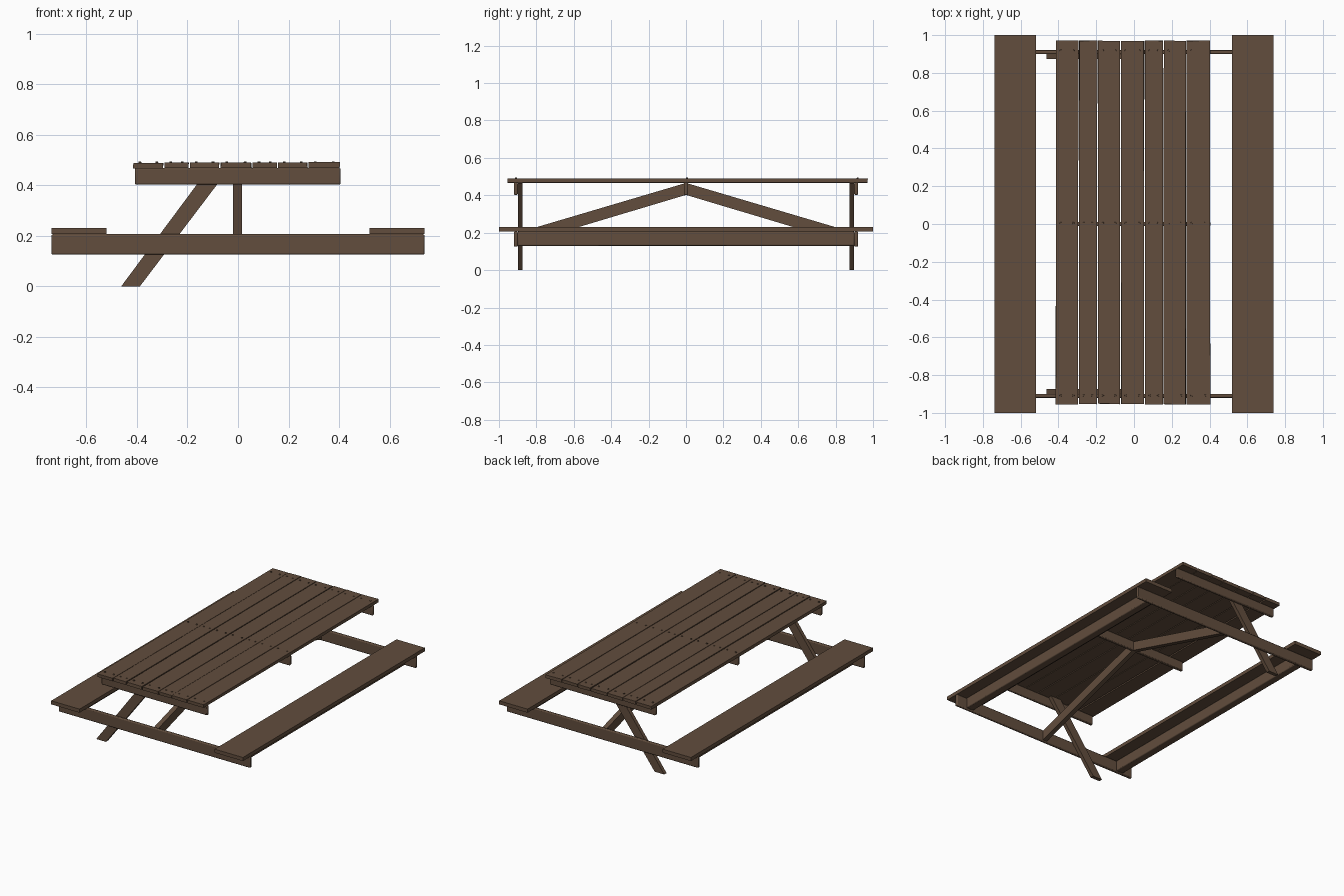
import bpy, bmesh, random
from mathutils import Vector

if "Cube" in bpy.data.objects:
    bpy.data.objects.remove(bpy.data.objects["Cube"])

random.seed(4)

wood = bpy.data.materials.new("brown_wood")
wood.diffuse_color = (0.122, 0.075, 0.047, 1)
wood.use_nodes = True
wood.node_tree.nodes["Principled BSDF"].inputs["Base Color"].default_value = wood.diffuse_color


def finish(name, bm, bevel=0.0):
    bmesh.ops.recalc_face_normals(bm, faces=bm.faces)
    me = bpy.data.meshes.new(name)
    bm.to_mesh(me)
    bm.free()
    ob = bpy.data.objects.new(name, me)
    bpy.context.collection.objects.link(ob)
    me.materials.append(wood)
    if bevel:
        mod = ob.modifiers.new("soft_edges", 'BEVEL')
        mod.width = bevel
        mod.segments = 2
        for o in bpy.context.selected_objects:
            o.select_set(False)
        bpy.context.view_layer.objects.active = ob
        ob.select_set(True)
        bpy.ops.object.shade_smooth_by_angle(angle=0.9)
    return ob


def box(name, x0, x1, y0, y1, z0, z1, bevel=0.0, warp=0.0):
    bm = bmesh.new()
    bmesh.ops.create_cube(bm, size=1)
    for v in bm.verts:
        v.co = Vector(((x0 + x1) / 2 + v.co.x * (x1 - x0),
                       (y0 + y1) / 2 + v.co.y * (y1 - y0),
                       (z0 + z1) / 2 + v.co.z * (z1 - z0)))
        v.co.x += random.uniform(-warp, warp)
        v.co.y += random.uniform(-warp, warp)
    return finish(name, bm, bevel)


def prism(name, points, depth):
    """Extrude a flat 3D outline along a vector."""
    bm = bmesh.new()
    face = bm.faces.new([bm.verts.new(p) for p in points])
    out = bmesh.ops.extrude_face_region(bm, geom=[face])
    bmesh.ops.translate(bm, vec=depth,
                        verts=[g for g in out["geom"] if isinstance(g, bmesh.types.BMVert)])
    return finish(name, bm)


# Table top planks with a pair of nail heads at each support
planks = [(-0.413, -0.296), (-0.291, -0.196), (-0.190, -0.074), (-0.069, 0.053),
          (0.058, 0.153), (0.158, 0.275), (0.280, 0.402)]
nails = bmesh.new()
for i, (a, b) in enumerate(planks):
    dz = random.uniform(-0.002, 0.002)
    box(f"top_plank_{i + 1}", a, b, -0.953, 0.97, 0.467 + dz, 0.489 + dz, warp=0.002)
    for y in (-0.908, 0.005, 0.918):
        for x in (a + 0.025, b - 0.025):
            made = bmesh.ops.create_cone(nails, cap_ends=True, segments=8,
                                         radius1=0.006, radius2=0.005, depth=0.008)
            bmesh.ops.translate(nails, verts=made["verts"], vec=(x, y, 0.490))
finish("nail_heads", nails)

# Middle support under the top
box("middle_top_support", -0.405, 0.405, -0.011, 0.011, 0.402, 0.468, 0.005)

for side, tag in ((-1, "left"), (1, "right")):
    # Seat board and the long rail under it
    xs = sorted((side * 0.52, side * 0.738))
    box(f"{tag}_seat", *xs, -1, 1, 0.206, 0.231)
    xs = sorted((side * 0.605, side * 0.66))
    box(f"{tag}_seat_rail", *xs, -0.9, 0.9, 0.13, 0.206, 0.006)

for end, tag in ((-1, "front"), (1, "back")):
    # Cross beams that carry the top and the seats
    ys = sorted((end * 0.899, end * 0.92))
    box(f"{tag}_top_beam", -0.408, 0.406, *ys, 0.402, 0.468, 0.006)
    box(f"{tag}_seat_beam", -0.738, 0.738, *ys, 0.125, 0.206, 0.006)
    # Slanted leg, cut level at floor and table top
    y = end * 0.899
    prism(f"{tag}_leg", [(-0.462, y, 0), (-0.388, y, 0), (-0.034, y, 0.467), (-0.115, y, 0.467)],
          (0, -end * 0.026, 0))
    # Diagonal brace from the seat beam up to the middle support
    prism(f"{tag}_brace", [(-0.019, end * 0.899, 0.133), (-0.019, 0, 0.402),
                           (-0.019, 0, 0.466), (-0.019, end * 0.899, 0.2)],
          (0.034, 0, 0))
